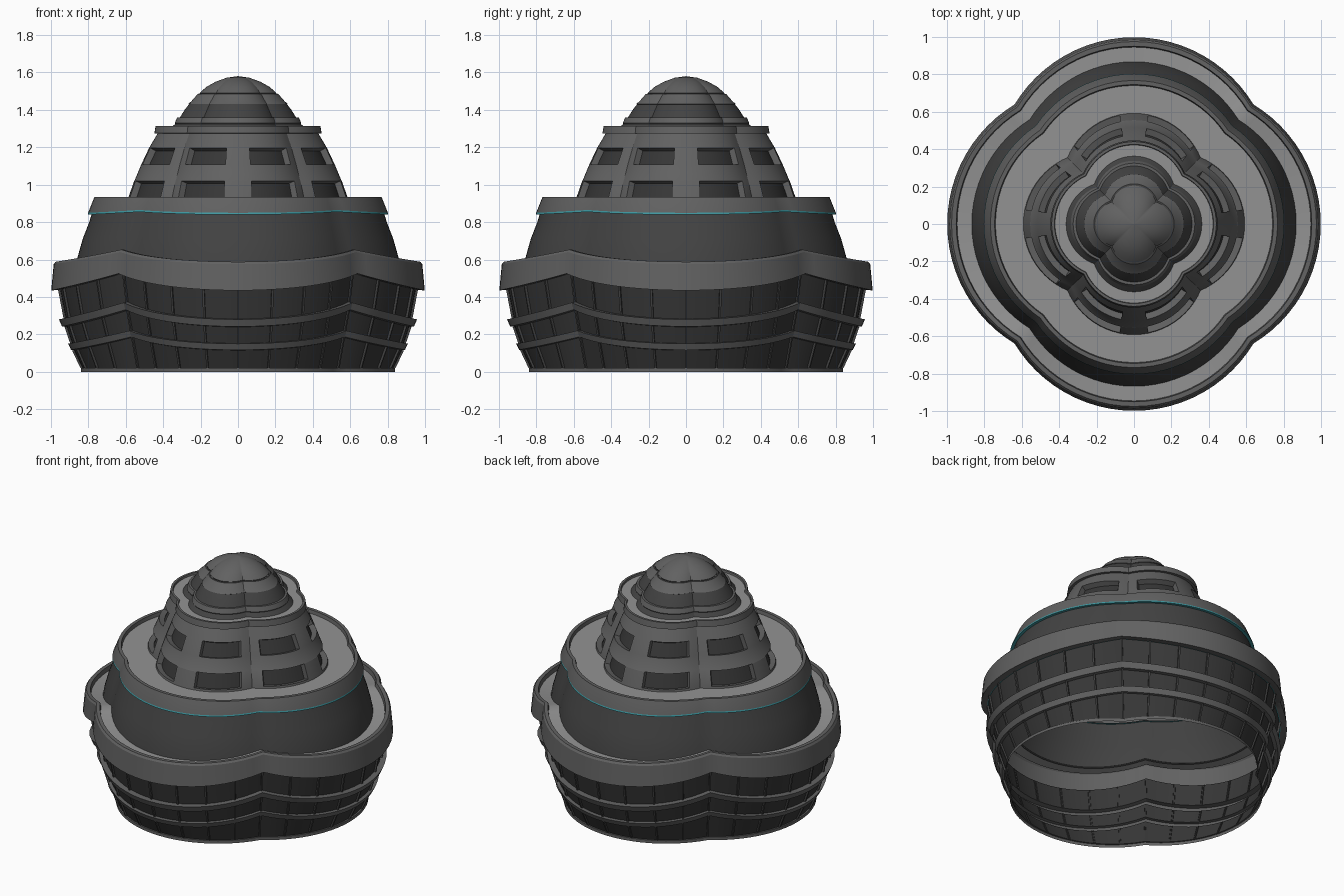
import bpy, bmesh, math
from math import cos, sin, pi, sqrt

if "Cube" in bpy.data.objects:
    bpy.data.objects.remove(bpy.data.objects["Cube"])

N = 96  # columns around the building


def mat(name, col):
    m = bpy.data.materials.new(name)
    m.diffuse_color = (*col, 1)
    m.use_nodes = True
    m.node_tree.nodes["Principled BSDF"].inputs["Base Color"].default_value = m.diffuse_color
    return m


MATS = [mat("concrete grey", (.12, .12, .12)), mat("dark wall grey", (.055, .055, .055)),
        mat("window charcoal", (.038, .038, .038)), mat("deck light grey", (.29, .29, .29)),
        mat("teal light strip", (.05, .32, .36))]
C, D, W, L, T = range(5)


def fold(a):
    """Angle from the nearest lobe axis, -45..45 degrees."""
    return (a + pi / 4) % (pi / 2) - pi / 4


def point(p, a, dr=0.0, da=0.0):
    """Point on the four-lobed outline; p = radius, height, diagonal ratio, corner rise."""
    r, z, q, rise = p[:4]
    f = fold(a)
    t = q / sqrt(2)
    d = (.5 - t * t) / (1 - t)
    k = d * cos(f) + sqrt((1 - d) ** 2 - (d * sin(f)) ** 2)
    R = r * k + dr
    return (R * cos(a + da), R * sin(a + da), z + rise * (abs(f) / (pi / 4)) ** 2)


def finish(name, bm):
    me = bpy.data.meshes.new(name)
    bm.to_mesh(me)
    bm.free()
    for m in MATS:
        me.materials.append(m)
    ob = bpy.data.objects.new(name, me)
    bpy.context.collection.objects.link(ob)
    bpy.ops.object.select_all(action='DESELECT')
    ob.select_set(True)
    bpy.context.view_layer.objects.active = ob
    bpy.ops.object.shade_smooth_by_angle(angle=math.radians(25))
    return ob


def lobed(name, prof, window_rows=()):
    """Sweep a profile round the lobed outline; last profile item is the colour of the strip above."""
    bm = bmesh.new()
    rings = [[bm.verts.new(point(p, 2 * pi * j / N)) for j in range(N)] for p in prof]
    groups = {}
    for i in range(len(prof) - 1):
        for j in range(N):
            k = (j + 1) % N
            f = bm.faces.new((rings[i][j], rings[i][k], rings[i + 1][k], rings[i + 1][j]))
            f.material_index = prof[i][4]
            step = j % 12
            # two openings per lobe, leaving ribs on the axes and diagonals
            if i in window_rows:
                odd = (j // 12) % 2
                s = 11 - step if odd else step
                if 2 <= s <= 9:
                    groups.setdefault((i, j // 12), []).append(f)
    bm.normal_update()
    for faces in groups.values():
        bmesh.ops.inset_region(bm, faces=faces, thickness=.003, depth=-.035,
                               use_even_offset=True, use_boundary=True)
        for f in faces:
            f.material_index = W
    return finish(name, bm)


Q = .905
# curved window storeys with projecting ledges
lobed("lower_facade", [
    (.84, 0, Q, 0, C), (.84, .02, Q, 0, C), (.83, .02, Q, 0, W),
    (.875, .115, Q, .07, C), (.892, .117, Q, .07, C), (.908, .15, Q, .07, C),
    (.885, .152, Q, .07, W), (.915, .24, Q, .09, C), (.94, .242, Q, .09, C),
    (.957, .28, Q, .09, C), (.92, .283, Q, .09, W), (.95, .44, Q, .09, W)])

# window mullions
ROWS = [((.83, .02, Q, 0), (.875, .115, Q, .07)),
        ((.885, .152, Q, .07), (.915, .24, Q, .09)),
        ((.92, .283, Q, .09), (.95, .44, Q, .09))]
bm = bmesh.new()
for lo, hi in ROWS:
    for n in range(32):
        a = 2 * pi * n / 32
        vs = [bm.verts.new(point(p, a, dr, da)) for p in (lo, hi)
              for dr, da in ((-.005, -.006), (.012, -.006), (.012, .006), (-.005, .006))]
        for q in ((0, 1, 5, 4), (1, 2, 6, 5), (2, 3, 7, 6)):
            bm.faces.new([vs[i] for i in q]).material_index = D
finish("window_mullions", bm)

# wide lower parapet with its walkway
lobed("lower_parapet", [
    (.95, .44, Q, .09, T), (.956, .438, Q, .09, C), (.998, .435, Q, .09, C),
    (.985, .575, Q, .065, C), (.975, .588, Q, .065, C), (.95, .588, Q, .065, C),
    (.945, .56, Q, .065, L), (.86, .56, Q, .065, L)])

# sloping dark wall
lobed("middle_wall", [
    (.868, .555, .91, .065, D), (.858, .61, .915, .03, D), (.83, .71, .92, .015, D),
    (.795, .80, .925, .015, D), (.78, .85, .925, .015, D)])

# upper parapet with light strip below and deck inside
lobed("upper_parapet", [
    (.775, .842, .925, .015, T), (.803, .84, .925, .015, T), (.801, .85, .925, .015, C),
    (.767, .935, .925, 0, C), (.745, .935, .925, 0, C), (.74, .912, .925, 0, L),
    (.56, .912, .89, 0, L)])

# ribbed tower with two rows of recessed openings
lobed("tower", [
    (.592, .91, .85, 0, C), (.588, .925, .85, 0, C), (.555, 1.02, .85, 0, C),
    (.553, 1.022, .85, 0, C), (.517, 1.108, .85, 0, C), (.475, 1.197, .85, 0, C),
    (.42, 1.29, .86, 0, C)], window_rows=(1, 4))

# crown ring and its small deck
lobed("crown_ring", [
    (.415, 1.275, .86, 0, T), (.425, 1.274, .86, 0, C), (.447, 1.275, .86, 0, C),
    (.44, 1.315, .86, 0, C), (.425, 1.315, .86, 0, C), (.422, 1.302, .86, 0, L),
    (.32, 1.302, .84, 0, L)])

# stepped clover dome
lobed("stepped_dome", [
    (.365, 1.30, .83, 0, D), (.335, 1.325, .83, 0, C), (.338, 1.33, .83, 0, C),
    (.325, 1.36, .83, 0, C), (.31, 1.36, .83, 0, D), (.285, 1.40, .82, 0, D),
    (.262, 1.43, .82, 0, C), (.266, 1.432, .82, 0, C), (.25, 1.445, .82, 0, C),
    (.215, 1.485, .81, 0, D), (.205, 1.487, .81, 0, D)])
lobed("dome_cap", [
    (.198, 1.482, .81, 0, C), (.205, 1.49, .81, 0, C), (.17, 1.522, .82, 0, C),
    (.12, 1.55, .84, 0, C), (.06, 1.572, .88, 0, C), (.001, 1.58, .9, 0, C)])
